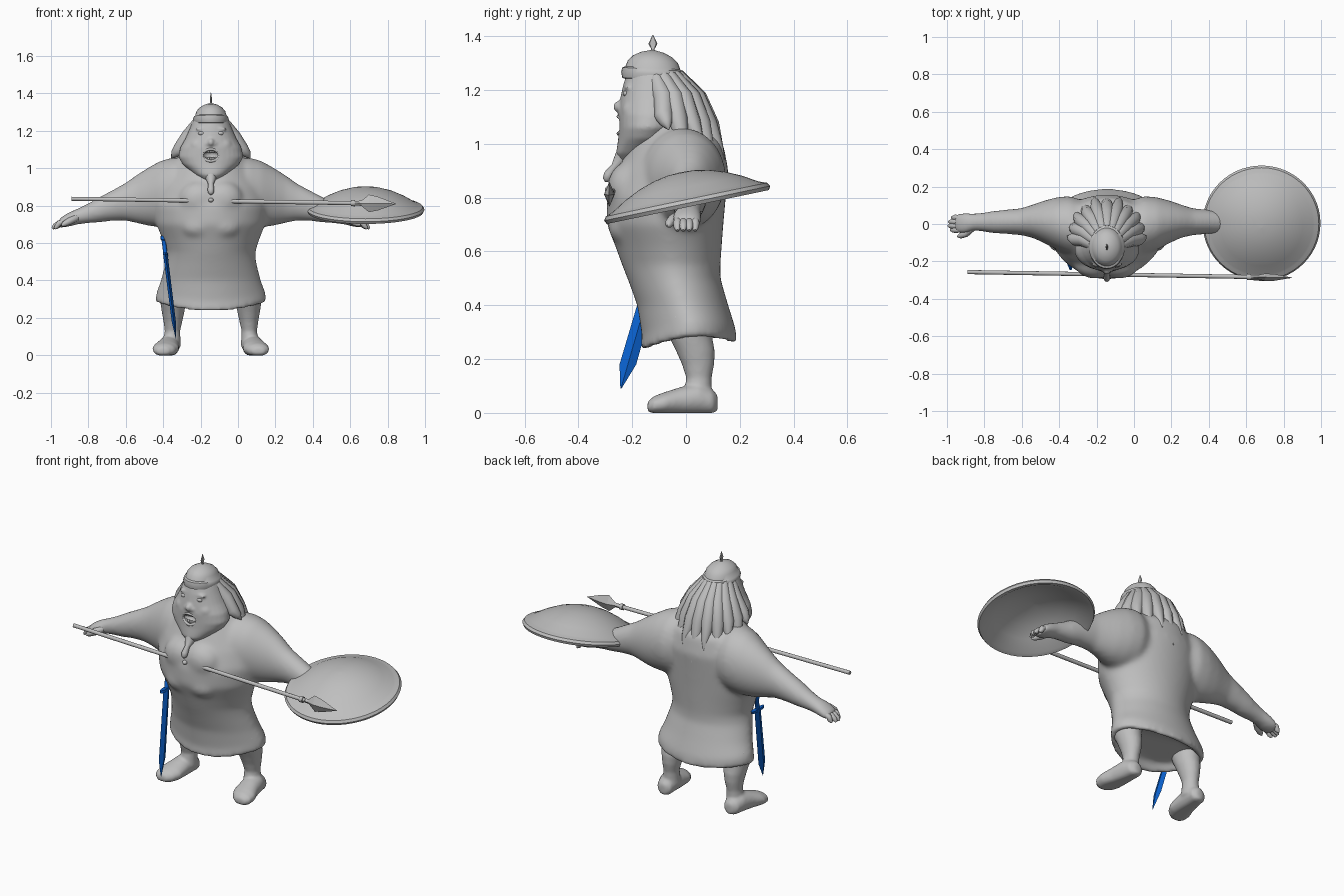
import bpy, bmesh, math
from mathutils import Vector, Matrix

if "Cube" in bpy.data.objects:
    bpy.data.objects.remove(bpy.data.objects["Cube"])

CX = -0.145   # centre line of the figure


def material(name, rgb):
    m = bpy.data.materials.new(name)
    m.diffuse_color = (*rgb, 1)
    m.use_nodes = True
    m.node_tree.nodes["Principled BSDF"].inputs["Base Color"].default_value = m.diffuse_color
    return m


GREY = material("stone_grey", (0.52, 0.52, 0.52))
BLUE = material("sword_blue", (0.003, 0.12, 0.62))


def skin(name, rings, mat=GREY, angle=60, subsurf=0):
    """Joins equal-length rings of points into a capped surface."""
    bm = bmesh.new()
    loops = [[bm.verts.new(p) for p in ring] for ring in rings]
    n = len(loops[0])
    for a, b in zip(loops, loops[1:]):
        for i in range(n):
            j = (i + 1) % n
            bm.faces.new((a[i], a[j], b[j], b[i]))
    bm.faces.new(loops[0])
    bm.faces.new(loops[-1])
    bmesh.ops.recalc_face_normals(bm, faces=bm.faces)
    mesh = bpy.data.meshes.new(name)
    bm.to_mesh(mesh)
    bm.free()
    mesh.materials.append(mat)
    mesh.shade_smooth()
    mesh.set_sharp_from_angle(angle=math.radians(angle))
    ob = bpy.data.objects.new(name, mesh)
    bpy.context.collection.objects.link(ob)
    if subsurf:
        ob.modifiers.new("smooth", "SUBSURF").levels = subsurf
    return ob


def loft(name, axis, rings, n=32, pinch=0, **kw):
    """Rings are (x, y, z, r1, r2); the ring lies across the given axis."""
    out = []
    for x, y, z, r1, r2 in rings:
        ring = []
        for i in range(n):
            t = 2 * math.pi * i / n
            c, s = r1 * math.cos(t), r2 * math.sin(t)
            if axis == "z":
                c *= 1 - pinch * max(0, -math.sin(t))
                p = (x + c, y + s, z)
            elif axis == "x":
                p = (x, y + c, z + s)
            else:
                p = (x + c, y, max(0.0, z + s))
            ring.append(p)
        out.append(ring)
    return skin(name, out, **kw)


def tube(name, pts, radii, n=10, **kw):
    """Tapered tube along a short path."""
    pts = [Vector(p) for p in pts]
    out = []
    for i, p in enumerate(pts):
        d = (pts[min(i + 1, len(pts) - 1)] - pts[max(i - 1, 0)]).normalized()
        u = d.cross(Vector((0, 0, 1)))
        u = u.normalized() if u.length > 1e-3 else Vector((1, 0, 0))
        v = d.cross(u)
        out.append([p + radii[i] * (u * math.cos(2 * math.pi * k / n)
                                    + v * math.sin(2 * math.pi * k / n)) for k in range(n)])
    return skin(name, out, **kw)


def ball(name, pos, rad):
    rows = [math.pi * k / 10 for k in range(11)]
    return loft(name, "z", [(pos[0], pos[1], pos[2] - rad[2] * math.cos(a),
                             rad[0] * max(math.sin(a), .01), rad[1] * max(math.sin(a), .01))
                            for a in rows], n=16)


def fuse(parts, voxel, rounds):
    """Melts overlapping parts into one smooth surface."""
    bpy.ops.object.select_all(action="DESELECT")
    for p in parts:
        p.select_set(True)
    bpy.context.view_layer.objects.active = parts[0]
    bpy.ops.object.join()
    m = parts[0].modifiers.new("fuse", "REMESH")
    m.mode, m.voxel_size, m.use_smooth_shade = "VOXEL", voxel, True
    m = parts[0].modifiers.new("relax", "SMOOTH")
    m.factor, m.iterations = .5, rounds


# Robe and torso; the hem hangs lower in front than at the sides and back
robe = [(.29, .01, .24, .13), (.245, .01, .272, .158), (.249, .01, .298, .18), (.30, .01, .293, .174),
        (.40, -.012, .268, .169), (.50, -.045, .243, .173), (.55, -.055, .238, .183),
        (.62, -.065, .26, .198), (.70, -.078, .292, .217), (.80, -.073, .305, .221),
        (.90, -.048, .285, .206), (1.0, -.035, .225, .174), (1.06, -.05, .17, .132), (1.1, -.065, .115, .095)]
body = loft("robe", "z", [(CX, y, z, a, b) for z, y, a, b in robe], n=48, pinch=.15)
for v in body.data.vertices:
    if v.co.z < .35:
        v.co.z += .08 * v.co.y + .4 * (v.co.x - CX) ** 2
torso = [body]

# Arms and chest fused into the robe, plus half-closed fingers
arm = [(.08, -.02, .88, .13, .17), (.2, -.008, .872, .158, .187), (.27, .003, .862, .14, .178),
       (.34, .012, .847, .112, .154), (.4, .015, .835, .088, .128), (.46, .012, .82, .072, .1),
       (.54, .012, .797, .065, .08), (.6, .01, .777, .061, .068), (.66, .01, .758, .052, .053),
       (.71, .01, .743, .046, .044), (.76, .003, .726, .058, .039), (.79, .003, .714, .056, .032),
       (.815, .003, .704, .048, .023)]
for s in (-1, 1):
    torso.append(loft("arm", "x", [(CX + s * d, y, z, a, b) for d, y, z, a, b in arm]))
    torso.append(ball("chest", (CX + s * .06, -.212, .835), (.115, .082, .1)))
    torso.append(ball("belly", (CX + s * .06, -.2, .69), (.11, .09, .075)))
    for k in range(4):
        y, tip = -.032 + .022 * k, (.835, .848, .845, .83)[k]
        tube("finger", [(CX + s * .785, y, .716), (CX + s * .812, y, .706), (CX + s * (tip - .012), y, .69),
                        (CX + s * tip, y, .677)], [.014, .016, .014, .006])
    tube("thumb", [(CX + s * .72, -.02, .735), (CX + s * .755, -.052, .717), (CX + s * .785, -.064, .702),
                   (CX + s * .798, -.067, .694)], [.02, .019, .015, .005])
fuse(torso, .011, 20)

# Head with heavy jaw and an open mouth
head = [(.93, -.205, .03, .035), (.965, -.175, .085, .085), (1.02, -.15, .15, .102), (1.06, -.14, .174, .11),
        (1.11, -.132, .164, .12), (1.16, -.125, .136, .12), (1.21, -.122, .114, .114), (1.28, -.12, .086, .095)]
face = [loft("head", "z", [(CX, y, z, a, b) for z, y, a, b in head]),
        ball("nose", (CX, -.238, 1.138), (.021, .034, .024)),
        ball("nose_bridge", (CX, -.225, 1.17), (.015, .02, .03))]
for s in (-1, 1):
    face.append(ball("nostril", (CX + s * .02, -.238, 1.13), (.017, .018, .014)))
    face.append(ball("cheek", (CX + s * .06, -.2, 1.12), (.055, .04, .045)))
    face.append(ball("brow", (CX + s * .048, -.217, 1.21), (.036, .014, .01)))
    ball("eye", (CX + s * .05, -.224, 1.187), (.018, .011, .011))
fuse(face, .007, 6)
cutter = ball("mouth_cutter", (CX, -.25, 1.07), (.043, .04, .03))
cutter.hide_render = True
cutter.hide_set(True)
cut = face[0].modifiers.new("mouth", "BOOLEAN")
cut.operation, cut.object, cut.solver = "DIFFERENCE", cutter, "EXACT"
lip = [(CX + .045 * math.cos(t), -.25 + .012 * abs(math.cos(t)), 1.07 + .032 * math.sin(t))
       for t in [2 * math.pi * k / 20 for k in range(21)]]
tube("lips", lip, [.008] * 21, n=8)
for row in (1.091, 1.051):
    for k in range(-2, 3):
        ball("tooth", (CX + k * .012, -.237, row), (.0065, .006, .01))
# Plaited beard tip and robe button
tube("beard_tip", [(CX, -.215, .985), (CX, -.24, .945), (CX, -.265, .915), (CX, -.288, .885), (CX, -.295, .868),
                   (CX, -.297, .858)], [.035, .028, .014, .018, .015, .004], n=16)
ball("button", (CX, -.288, .83), (.014, .014, .012))

# Hair mass at the back and pointed locks
hair = [(1.27, -.11, .08, .092), (1.2, -.065, .122, .103), (1.1, -.025, .168, .113),
        (1.02, .012, .168, .105), (.95, .035, .125, .09)]
loft("hair", "z", [(CX, y, z, a, b) for z, y, a, b in hair], subsurf=1)
for k in range(11):
    a = math.radians(-4 + 188 * k / 10)
    c, s = math.cos(a), math.sin(a)
    low = .05 if k % 2 else 0
    tube("hair_lock", [(CX + .065 * c, -.11 + .08 * s, 1.25), (CX + .122 * c, -.075 + .118 * s, 1.17),
                       (CX + .168 * c, -.07 + .16 * s, 1.1 - .03 * s),
                       (CX + .195 * c, -.06 + .188 * s, 1.07 - .09 * s - low),
                       (CX + .212 * c, -.05 + .203 * s, 1.045 - .11 * s - 1.6 * low)],
         [.03, .038, .036, .022, .002])

# Helmet: band, dome and flat leaf spike
helmet = [(1.236, .085, .105), (1.239, .091, .114), (1.26, .096, .118), (1.277, .091, .114), (1.282, .084, .102),
          (1.305, .077, .093), (1.325, .06, .073), (1.34, .034, .042), (1.348, .006, .008)]
helm = loft("helmet", "z", [(CX, -.123, z, a, b) for z, a, b in helmet], angle=40)
for v in helm.data.vertices:
    v.co.z -= .06 * (v.co.y + .123)
loft("helmet_spike", "z", [(CX, -.123, z, a, b) for z, a, b in
     [(1.335, .012, .012), (1.352, .005, .006), (1.372, .006, .017), (1.405, .001, .001)]], n=8, angle=30)

# Legs and feet
leg = [(.36, .012, .08, .09), (.28, .018, .068, .08), (.23, .035, .06, .072), (.18, .045, .05, .06),
       (.13, .048, .041, .047), (.09, .045, .045, .05), (.05, .045, .05, .055)]
foot = [(.118, .215, .036, .02, .03), (.1, .217, .04, .046, .045), (.05, .222, .052, .055, .058),
        (-.02, .23, .044, .061, .052), (-.08, .242, .035, .07, .042), (-.12, .251, .028, .058, .034),
        (-.143, .256, .022, .03, .02)]
for s in (-1, 1):
    fuse([loft("leg", "z", [(CX + s * (.202 + .05 * max(0, .2 - z)), y, z, a, b) for z, y, a, b in leg]),
          loft("foot", "y", [(CX + s * d, y, z, a, b) for y, d, z, a, b in foot])], .008, 5)

# Round domed shield, hollow underneath, tilted forward
profile = [(.001, .122), (.05, .119), (.1, .11), (.16, .091), (.22, .063), (.275, .03), (.285, .026),
           (.306, .018), (.315, .004), (.308, -.01), (.285, -.004), (.22, .04), (.15, .074), (.08, .096), (.001, .104)]
shield = loft("shield", "z", [(0, 0, h, r, r) for r, h in profile], n=56, angle=35)
shield.matrix_world = Matrix.Translation((.682, .005, .775)) @ Matrix.Rotation(math.radians(11.8), 4, "X")


# Spear across the chest
def spear_at(x, a, b):
    t = (x + .89) / 1.73
    return (x, -.257 - .03 * t, .837 - .027 * t, a, b)


loft("spear_shaft", "x", [spear_at(-.89, .011, .011), spear_at(.64, .011, .011)], n=14, angle=40)
loft("spear_collar", "x", [spear_at(.605, .017, .017), spear_at(.625, .017, .017)], n=14, angle=40)
loft("spear_head", "x", [spear_at(.625, .012, .012), spear_at(.66, .01, .014), spear_at(.7, .02, .047),
                         spear_at(.75, .018, .036), spear_at(.845, .001, .001)], n=4, angle=20)


# Sword hanging at the hip
def sword_at(z, a, b):
    t = (z - .09) / .545
    return (-.332 - .068 * t, -.242 + .157 * t, z, a, b)


loft("sword_blade", "z", [sword_at(.09, .001, .002), sword_at(.18, .011, .031), sword_at(.54, .012, .028)],
     n=4, mat=BLUE, angle=20)
loft("sword_guard", "z", [sword_at(.535, .013, .055), sword_at(.55, .013, .058)], n=12, mat=BLUE, angle=40)
loft("sword_grip", "z", [sword_at(.55, .011, .013), sword_at(.615, .011, .013), sword_at(.62, .015, .018),
                         sword_at(.638, .013, .016)], n=12, mat=BLUE, angle=40)
